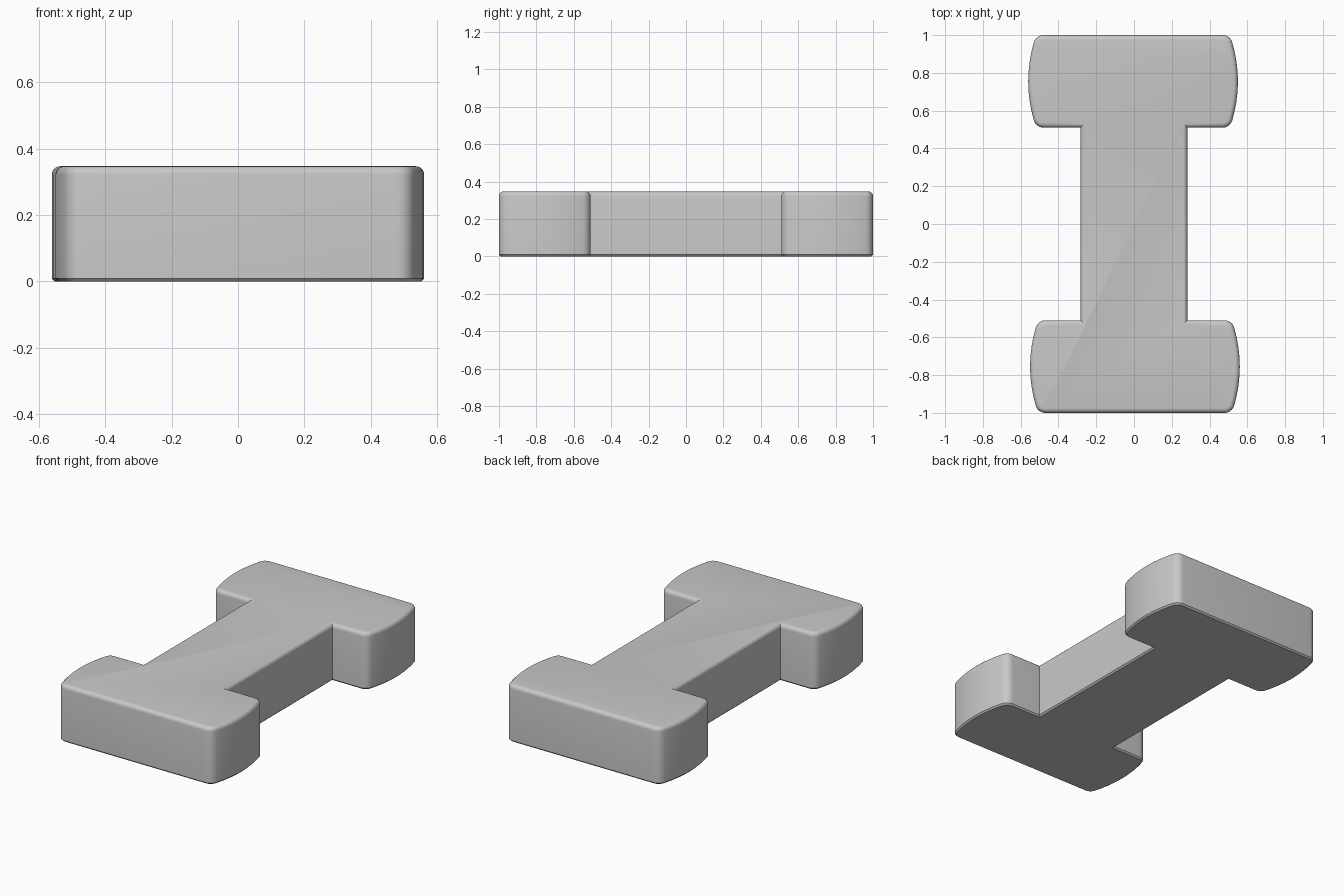
import bpy, bmesh
from math import sin, cos, atan, pi
from mathutils import Vector

HEIGHT = 0.347
WEB = 0.282          # half width of the central web
BAR_HALF = 0.245     # half depth of each flange
BAR_Y = 0.755        # distance of flange centre from the middle
BULGE = 0.03         # how far the flange ends bow outwards
FILLET = 0.05

cube = bpy.data.objects.get("Cube")
if cube:
    bpy.data.objects.remove(cube, do_unlink=True)

grey = bpy.data.materials.new("Light Grey")
grey.use_nodes = True
colour = (0.58, 0.58, 0.58, 1)
grey.diffuse_color = colour
grey.node_tree.nodes["Principled BSDF"].inputs["Base Color"].default_value = colour


def bowed_end(cx, cy, side):
    """Bowed flange end with rounded corners, counter-clockwise."""
    reach = 0.555
    y0 = 0.207
    tilt = atan(2 * BULGE / y0)
    radius = (BAR_HALF - y0) / (1 - sin(tilt))
    corner_x = reach - BULGE - radius * cos(tilt)
    corner_y = BAR_HALF - radius
    upper = []
    for i in range(7):       # corner rounding
        a = pi / 2 + (tilt - pi / 2) * i / 6
        upper.append((corner_x + radius * cos(a), corner_y + radius * sin(a)))
    for i in range(1, 7):    # shallow bow to the middle
        t = 1 - i / 6
        upper.append((reach - BULGE * t * t, y0 * t))
    lower = [(x, -y) for x, y in reversed(upper[:-1])]
    right = [(x, -y) for x, y in upper + lower]
    return [(cx + side * x, cy + side * y) for x, y in right]


# Outline: front flange, web, back flange, web
shift = 0.005
inner = BAR_Y - BAR_HALF
outline = (bowed_end(shift, -BAR_Y, 1)
           + [(WEB, -inner), (WEB, inner)]
           + bowed_end(-shift, BAR_Y, 1)
           + bowed_end(-shift, BAR_Y, -1)
           + [(-WEB, inner), (-WEB, -inner)]
           + bowed_end(shift, -BAR_Y, -1))

# Extrude the outline, then round the top rim and chamfer the bottom rim
bm = bmesh.new()
base = bm.faces.new([bm.verts.new((x, y, 0)) for x, y in outline])
result = bmesh.ops.extrude_face_region(bm, geom=[base], use_keep_orig=True)
top_verts = [g for g in result["geom"] if isinstance(g, bmesh.types.BMVert)]
bmesh.ops.translate(bm, vec=Vector((0, 0, HEIGHT)), verts=top_verts)
bmesh.ops.recalc_face_normals(bm, faces=bm.faces)
for level, width, steps in ((HEIGHT, 0.025, 5), (0, 0.009, 1)):
    rim = [e for e in bm.edges if all(abs(v.co.z - level) < 1e-5 for v in e.verts)]
    bmesh.ops.bevel(bm, geom=rim, offset=width, offset_type='OFFSET',
                    segments=steps, profile=0.5, affect='EDGES')
bmesh.ops.recalc_face_normals(bm, faces=bm.faces)

mesh = bpy.data.meshes.new("beam_block")
bm.to_mesh(mesh)
bm.free()
mesh.materials.append(grey)
block = bpy.data.objects.new("beam_block", mesh)
bpy.context.collection.objects.link(block)

# Smooth rounded areas, keep the hard corners
bpy.ops.object.select_all(action='DESELECT')
block.select_set(True)
bpy.context.view_layer.objects.active = block
bpy.ops.object.shade_smooth_by_angle(angle=0.6)
